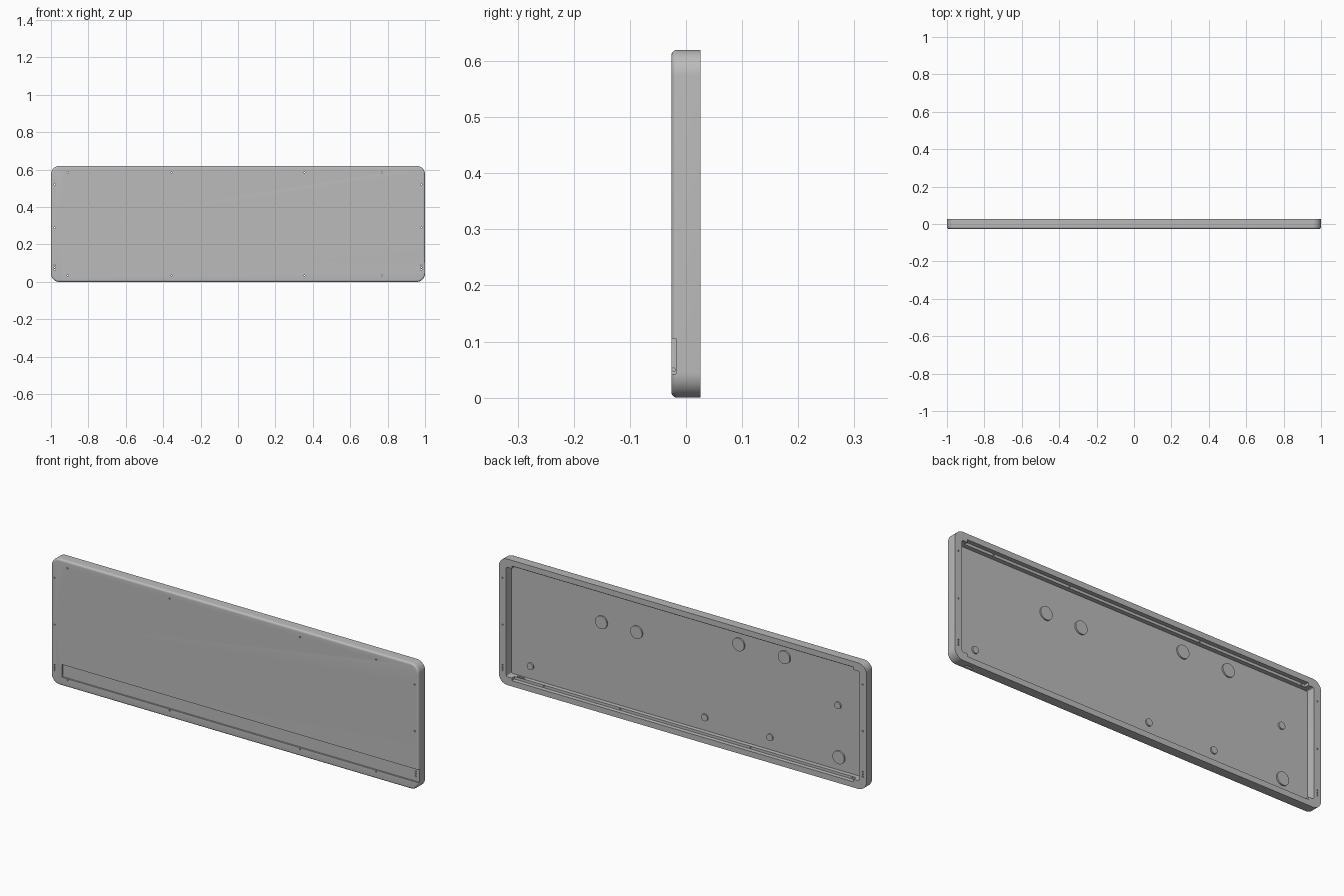
import bpy, bmesh, math
from mathutils import Matrix, Vector

if "Cube" in bpy.data.objects:
    bpy.data.objects.remove(bpy.data.objects["Cube"])

HEIGHT, HALF_Y = 0.62, 0.026
FLOOR, LEDGE, GROOVE = -0.016, 0.005, -0.018

grey = bpy.data.materials.new("plain grey")
grey.use_nodes = True
grey.diffuse_color = (0.5, 0.5, 0.5, 1)
grey.node_tree.nodes["Principled BSDF"].inputs["Base Color"].default_value = (0.5, 0.5, 0.5, 1)


def make(name, bm):
    bmesh.ops.recalc_face_normals(bm, faces=bm.faces)
    mesh = bpy.data.meshes.new(name)
    bm.to_mesh(mesh)
    bm.free()
    mesh.materials.append(grey)
    obj = bpy.data.objects.new(name, mesh)
    bpy.context.collection.objects.link(obj)
    return obj


def rounded_loop(bm, half_x, z0, z1, radius, y, steps=10):
    """Ring of vertices following a rounded rectangle at depth y."""
    ring = []
    corners = [(1, z1, -1), (-1, z1, -1), (-1, z0, 1), (1, z0, 1)]
    for i, (sx, z, dz) in enumerate(corners):
        for k in range(steps + 1):
            a = math.pi / 2 * (i + k / steps)
            ring.append(bm.verts.new((sx * (half_x - radius) + radius * math.cos(a), y,
                                      z + dz * radius + radius * math.sin(a))))
    return ring


def loft(bm, rings):
    for a, b in zip(rings, rings[1:]):
        for i in range(len(a)):
            j = (i + 1) % len(a)
            bm.faces.new((a[i], a[j], b[j], b[i]))
    bm.faces.new(rings[0])
    bm.faces.new(rings[-1])


def add_box(bm, x0, x1, y0, y1, z0, z1):
    centre = Vector((x0 + x1, y0 + y1, z0 + z1)) / 2
    size = Matrix.Diagonal((x1 - x0, y1 - y0, z1 - z0, 1))
    bmesh.ops.create_cube(bm, size=1, matrix=Matrix.Translation(centre) @ size)


def add_cylinder(bm, centre, radius, length, axis="Y", sides=16):
    turn = Matrix.Rotation(math.pi / 2, 4, "X" if axis == "Y" else "Y")
    bmesh.ops.create_cone(bm, cap_ends=True, segments=sides, radius1=radius, radius2=radius,
                          depth=length, matrix=Matrix.Translation(centre) @ turn)


def cut(target, bm):
    cutter = make("cutter", bm)
    cutter.hide_render = True
    mod = target.modifiers.new("cut", "BOOLEAN")
    mod.operation, mod.solver, mod.object = "DIFFERENCE", "EXACT", cutter
    bpy.context.view_layer.objects.active = target
    bpy.ops.object.modifier_apply(modifier=mod.name)
    bpy.data.objects.remove(cutter)


def smooth(obj):
    bpy.ops.object.select_all(action="DESELECT")
    obj.select_set(True)
    bpy.context.view_layer.objects.active = obj
    bpy.ops.object.shade_smooth_by_angle(angle=math.radians(30))


# Outer shell with a filleted front edge
bm = bmesh.new()
fillet, rings = 0.01, []
for k in range(7):
    a = math.pi / 2 * k / 6
    inset = fillet * (1 - math.sin(a))
    rings.append(rounded_loop(bm, 1 - inset, inset, HEIGHT - inset, 0.045 - inset,
                              -HALF_Y + fillet * (1 - math.cos(a))))
rings.append(rounded_loop(bm, 1, 0, HEIGHT, 0.045, HALF_Y))
loft(bm, rings)
case = make("case_shell", bm)

# Deep cavity open to the back
bm = bmesh.new()
loft(bm, [rounded_loop(bm, 0.96, 0.041, 0.579, 0.006, y, 4) for y in (FLOOR, 0.05)])
cut(case, bm)

# Shallow ledges along the top and bottom of the opening
bm = bmesh.new()
add_box(bm, -0.93, 0.93, LEDGE, 0.05, 0.028, 0.592)
cut(case, bm)

# Front groove, open at one side
bm = bmesh.new()
add_box(bm, -0.94, 1.1, -0.05, GROOVE, 0.042, 0.105)
cut(case, bm)

# Screw holes, groove end hole and cable slot
bm = bmesh.new()
for x in (-0.91, -0.355, 0.355, 0.77):
    for z in (0.0345, 0.5855):
        add_cylinder(bm, (x, 0, z), 0.0035, 0.2)
for x in (-0.98, 0.98):
    for z in (0.066, 0.078, 0.09, 0.52, 0.29):
        add_cylinder(bm, (x, 0, z), 0.0035, 0.2)
add_cylinder(bm, (-0.945, -0.022, 0.05), 0.003, 0.02, "X")
add_box(bm, 0.88, 0.92, -0.009, 0.001, -0.05, 0.06)
cut(case, bm)
smooth(case)

# Round bosses on the cavity floor
large = [(0.469, 0.424), (0.278, 0.426), (-0.278, 0.515), (-0.526, 0.518), (-0.823, 0.105)]
small = [(0.856, 0.104), (-0.093, 0.106), (-0.447, 0.103), (-0.817, 0.359)]
for name, spots, radius in (("large_boss", large, 0.032), ("small_boss", small, 0.017)):
    for x, z in spots:
        bm = bmesh.new()
        add_cylinder(bm, (x, FLOOR + 0.003, z), radius, 0.008, sides=40)
        smooth(make(name, bm))
